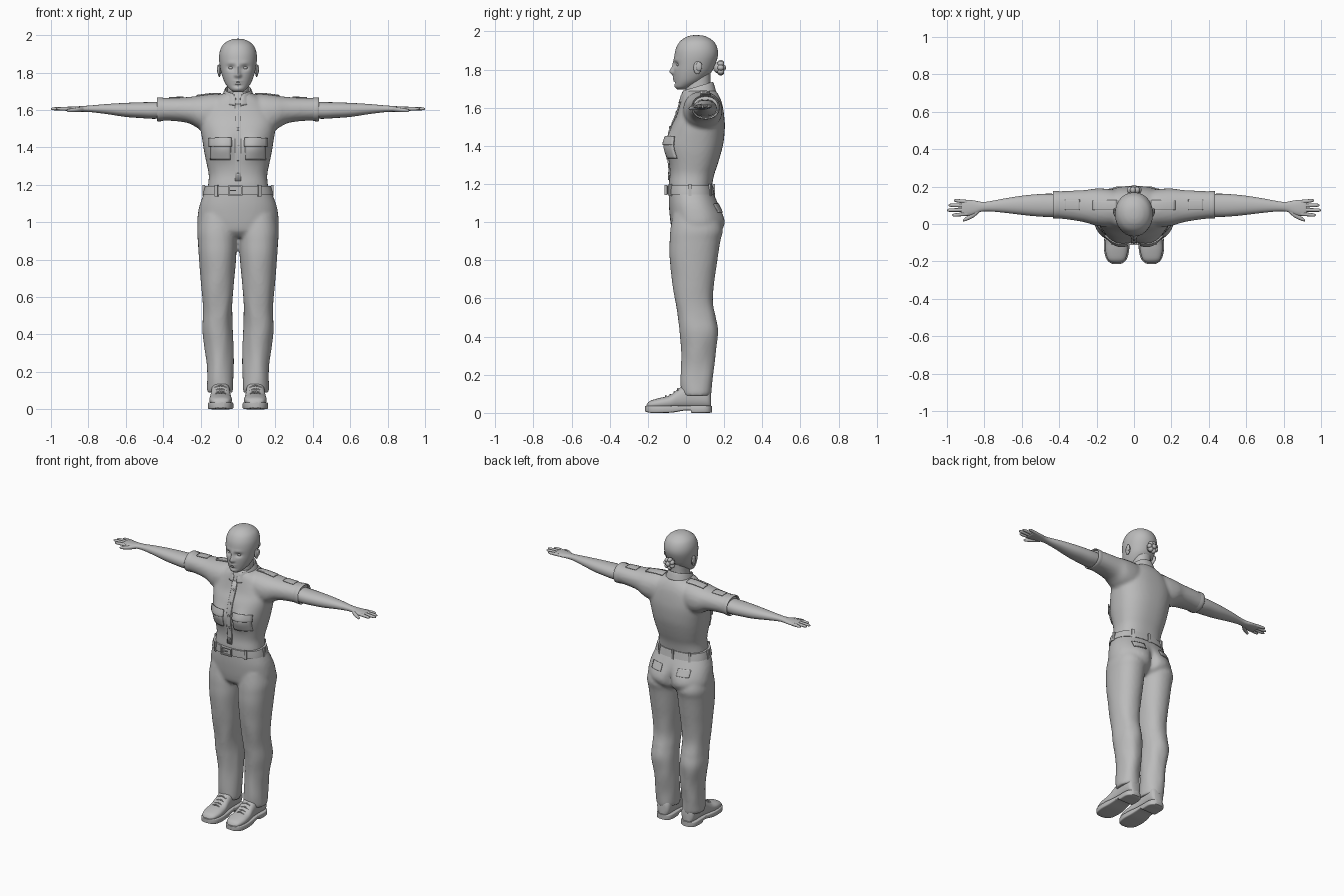
import bpy, bmesh, math
from mathutils import Vector, Matrix, noise

cube = bpy.data.objects.get("Cube")
if cube:
    bpy.data.objects.remove(cube)

GREY = (0.5, 0.5, 0.5, 1)
mat = bpy.data.materials.new("plain_grey")
mat.use_nodes = True
mat.diffuse_color = GREY
mat.node_tree.nodes["Principled BSDF"].inputs["Base Color"].default_value = GREY
BOTH = (1, -1)


def finish(bm, name, voxel=0):
    """Turn a bmesh into a smooth object, optionally fusing its pieces."""
    bmesh.ops.recalc_face_normals(bm, faces=bm.faces)
    me = bpy.data.meshes.new(name)
    bm.to_mesh(me)
    bm.free()
    me.materials.append(mat)
    ob = bpy.data.objects.new(name, me)
    bpy.context.collection.objects.link(ob)
    bpy.ops.object.select_all(action='DESELECT')
    ob.select_set(True)
    bpy.context.view_layer.objects.active = ob
    bpy.ops.object.shade_smooth_by_angle(angle=math.radians(45))
    if voxel:
        m = ob.modifiers.new("fuse", 'REMESH')
        m.mode, m.voxel_size, m.use_smooth_shade = 'VOXEL', voxel, True
        m = ob.modifiers.new("soften", 'SMOOTH')
        m.factor, m.iterations = 0.5, 4
    return ob


def spline(rows, sub):
    """Catmull-Rom interpolation of section rows."""
    out = []
    for i in range(len(rows) - 1):
        a, b, c, d = (rows[max(0, min(len(rows) - 1, i + k))] for k in (-1, 0, 1, 2))
        for j in range(sub):
            t = j / sub
            out.append([0.5 * (2 * q + (r - p) * t + (2 * p - 5 * q + 4 * r - s) * t * t
                               + (3 * q - p - 3 * r + s) * t ** 3)
                        for p, q, r, s in zip(a, b, c, d)])
    return out + [list(rows[-1])]


def loft(bm, rows, axis='z', exp=2.2, seg=32, sub=4, sides=(1,), caps=True, shape=None):
    """Rows are (position, centre, half width, low, high) along an axis."""
    pw = lambda v: math.copysign(abs(v) ** (2 / exp), v)
    for s in sides:
        rings = []
        for t, c, h, lo, hi in spline(rows, sub):
            ring = []
            for k in range(seg):
                a = math.tau * k / seg
                u = c + h * pw(math.cos(a))
                v = (lo + hi) / 2 + (hi - lo) / 2 * pw(math.sin(a))
                p = Vector({'z': (u, v, t), 'x': (t, u, v), 'y': (u, t, v)}[axis])
                if shape:
                    p = shape(p)
                ring.append(bm.verts.new((s * p.x, p.y, p.z)))
            rings.append(ring)
        for r0, r1 in zip(rings, rings[1:]):
            for k in range(seg):
                n = (k + 1) % seg
                bm.faces.new((r0[k], r0[n], r1[n], r1[k]))
        if caps:
            bm.faces.new(rings[0])
            bm.faces.new(rings[-1])


def bumps(items, mid, face=-1):
    """Soft bumps (x, z, rx, rz, depth in y) on the front (-1) or back (1)."""
    def shape(p):
        w = max(0, min(1, (p.y - mid) * face / 0.05))
        dy = sum(d * math.exp(-((abs(p.x) - x) / rx) ** 2 - ((p.z - z) / rz) ** 2)
                 for x, z, rx, rz, d in items)
        return Vector((p.x, p.y + w * dy, p.z))
    return shape


def ball(bm, loc, size, sides=(1,)):
    for s in sides:
        m = Matrix.Translation((s * loc[0], loc[1], loc[2])) @ Matrix.Diagonal((*size, 1))
        bmesh.ops.create_uvsphere(bm, u_segments=16, v_segments=10, radius=1, matrix=m)


def box(bm, loc, size, turn=0):
    m = Matrix.Translation(loc) @ Matrix.Rotation(turn, 4, 'Z') @ Matrix.Diagonal((*size, 1))
    bmesh.ops.create_cube(bm, size=1, matrix=m)


def patch(name, rects, target, axis='y', start=-0.4, sides=BOTH, thick=0.007, off=0.003):
    """Cloth plates (x0, x1, v0, v1) laid onto a target surface."""
    bm = bmesh.new()
    for x0, x1, v0, v1 in rects:
        for s in sides:
            for v in bmesh.ops.create_grid(bm, x_segments=8, y_segments=8, size=1)['verts']:
                x = s * (x0 + (x1 - x0) * (v.co.x + 1) / 2)
                w = v0 + (v1 - v0) * (v.co.y + 1) / 2
                v.co = (x, start, w) if axis == 'y' else (x, w, start)
    ob = finish(bm, name)
    m = ob.modifiers.new("lay", 'SHRINKWRAP')
    m.target, m.wrap_method, m.wrap_mode, m.offset = target, 'PROJECT', 'ABOVE_SURFACE', off
    m.use_project_y, m.use_project_z = axis == 'y', axis == 'z'
    m.use_positive_direction, m.use_negative_direction = start < 0, start > 0
    m = ob.modifiers.new("thick", 'SOLIDIFY')
    m.thickness, m.offset = thick, 0


def wrinkle(p):
    q = Vector((p.x * 13, p.y * 13, p.z * 6))
    amp = 0.008 * max(0, min(1, (0.85 - p.z) / 0.3))
    return p + Vector((noise.noise(q), noise.noise(q + Vector((7, 3, 1))), 0)) * amp


# Shirt: torso and short sleeves fused
bm = bmesh.new()
loft(bm, [(1.15, 0, .168, -.088, .13), (1.2, 0, .16, -.09, .138), (1.25, 0, .156, -.085, .148),
          (1.3, 0, .165, -.087, .165), (1.36, 0, .178, -.093, .183), (1.42, 0, .188, -.095, .197),
          (1.5, 0, .2, -.078, .204), (1.56, 0, .2, -.05, .2), (1.62, 0, .17, -.032, .19),
          (1.66, 0, .13, -.022, .175), (1.69, 0, .075, -.01, .155), (1.7, 0, .055, 0, .14)],
     exp=2.4, seg=48, shape=bumps([(.085, 1.4, .06, .065, -.026), (0, 1.42, .03, .06, .006)], .03))
loft(bm, [(.05, .085, .08, 1.5, 1.68), (.12, .085, .1, 1.48, 1.686), (.2, .09, .1, 1.495, 1.678),
          (.26, .095, .087, 1.528, 1.67), (.34, .1, .078, 1.541, 1.666), (.425, .103, .071, 1.543, 1.664)],
     axis='x', sides=BOTH)
shirt = finish(bm, "shirt", 0.011)

bm = bmesh.new()
loft(bm, [(.4, .103, .073, 1.541, 1.667), (.43, .103, .074, 1.539, 1.668), (.431, .103, .067, 1.546, 1.661),
          (.41, .103, .064, 1.55, 1.657)], axis='x', sub=2, sides=BOTH, caps=False)
finish(bm, "sleeve_cuffs")

# Shirt details
patch("front_placket", [(-.017, .017, 1.22, 1.63)], shirt, sides=(1,))
patch("buttons", [(-.006, .006, z, z + .012) for z in (1.25, 1.33, 1.41, 1.49, 1.57)], shirt,
      sides=(1,), off=.008, thick=.005)
patch("chest_pockets", [(.04, .145, 1.335, 1.43)], shirt)
patch("pocket_flaps", [(.036, .149, 1.405, 1.448)], shirt, off=.009)
patch("epaulettes", [(.09, .22, .075, .125)], shirt, axis='z', start=2.3)
patch("sleeve_patches", [(.29, .37, .075, .13)], shirt, axis='z', start=2.3, thick=.004)

# Collar, open at the throat and higher at the nape
bm = bmesh.new()
tilt = lambda p: Vector((p.x, p.y, p.z + (p.y - .06) * .3))
loft(bm, [(1.65, 0, .068, -.012, .14), (1.7, 0, .066, -.016, .138), (1.712, 0, .069, -.02, .141),
          (1.69, 0, .078, -.028, .149), (1.655, 0, .09, -.04, .158)], seg=48, sub=3, caps=False, shape=tilt)
gap = [f for f in bm.faces if f.calc_center_median().y < .02
       and abs(f.calc_center_median().x) < .012 + .3 * max(0, f.calc_center_median().z - 1.64)]
bmesh.ops.delete(bm, geom=gap, context='FACES')
collar = finish(bm, "collar")
collar.modifiers.new("thick", 'SOLIDIFY').thickness = 0.004

# Trousers: hips and legs fused
bm = bmesh.new()
loft(bm, [(1.175, 0, .172, -.09, .133), (1.1, 0, .203, -.09, .168), (1.04, 0, .215, -.086, .192),
          (.99, 0, .217, -.08, .198), (.95, 0, .2, -.07, .18), (.92, 0, .15, -.04, .13)],
     exp=2.3, seg=48, shape=bumps([(0, .99, .025, .07, -.035), (.1, 1.0, .06, .06, .012)], .06, 1))
loft(bm, [(1.04, .105, .1, -.07, .17), (.96, .11, .108, -.082, .192), (.9, .11, .105, -.086, .18),
          (.8, .109, .099, -.085, .165), (.6, .109, .083, -.06, .14), (.5, .107, .079, -.045, .155),
          (.42, .106, .079, -.032, .168), (.3, .101, .075, -.022, .152), (.16, .096, .069, -.026, .134),
          (.09, .094, .067, -.024, .126)], sub=8, sides=BOTH, shape=wrinkle)
trousers = finish(bm, "trousers", 0.01)
patch("back_pockets", [(.06, .14, 1.05, 1.095)], trousers, start=.4, thick=.005)

# Belt, loops and buckle
bm = bmesh.new()
loft(bm, [(1.145, 0, .187, -.1, .15), (1.165, 0, .184, -.1, .146), (1.193, 0, .176, -.099, .141)],
     exp=2.4, seg=48, sub=1)
finish(bm, "belt")
bm = bmesh.new()
for a in (55, 125, 180, 0, 235, 270, 305):
    c, s = math.cos(math.radians(a)), -math.sin(math.radians(a))
    pw = lambda v: math.copysign(abs(v) ** (2 / 2.4), v)
    box(bm, (.183 * pw(c), .022 + .124 * pw(s), 1.169), (.016, .012, .062),
        math.atan2(s / .124, c / .183) + math.pi / 2)
finish(bm, "belt_loops")
bm = bmesh.new()
for x in (-.05, .02):
    box(bm, (x, -.106, 1.169), (.008, .012, .052))
for z in (1.146, 1.192):
    box(bm, (-.015, -.106, z), (.078, .012, .007))
box(bm, (-.03, -.106, 1.169), (.04, .008, .006))
finish(bm, "belt_buckle")

# Head with sculpted face, and neck
bm = bmesh.new()
face = bumps([(.037, 1.826, .02, .013, .014), (0, 1.79, .012, .02, -.021), (0, 1.825, .01, .026, -.008),
              (.013, 1.785, .008, .008, -.007), (0, 1.754, .021, .006, -.008), (0, 1.742, .019, .006, -.008),
              (0, 1.748, .022, .003, .005), (0, 1.731, .02, .006, .004), (.035, 1.851, .024, .008, -.004),
              (0, 1.712, .022, .012, -.004)], .02)
loft(bm, [(1.697, 0, .022, -.045, 0), (1.71, 0, .043, -.056, .03), (1.74, 0, .067, -.06, .085),
          (1.78, 0, .084, -.064, .128), (1.82, 0, .094, -.063, .15), (1.87, 0, .101, -.061, .167),
          (1.91, 0, .098, -.053, .165), (1.945, 0, .083, -.034, .148), (1.968, 0, .056, -.005, .117),
          (1.978, 0, .03, .022, .09), (1.981, 0, .006, .045, .06)], exp=2.1, seg=96, sub=6, shape=face)
finish(bm, "head")
bm = bmesh.new()
loft(bm, [(1.62, 0, .07, -.018, .14), (1.67, 0, .06, -.006, .133), (1.73, 0, .056, .002, .128),
          (1.79, 0, .056, .015, .13)])
finish(bm, "neck")
bm = bmesh.new()
ball(bm, (.037, -.036, 1.825), (.015, .013, .009), BOTH)
finish(bm, "eyes")
bm = bmesh.new()
ball(bm, (.1, .06, 1.81), (.009, .021, .034), BOTH)
ball(bm, (.106, .068, 1.817), (.007, .017, .024), BOTH)
finish(bm, "ears")

# Hair bun of coiled locks
bm = bmesh.new()
ball(bm, (0, .172, 1.81), (.03, .03, .03))
for k in range(7):
    a = math.tau * k / 7
    ball(bm, (.026 * math.cos(a), .182, 1.81 + .026 * math.sin(a)), (.015, .018, .015))
ball(bm, (0, .196, 1.81), (.016, .014, .016))
finish(bm, "hair_bun")

# Arms and hands
bm = bmesh.new()
loft(bm, [(.36, .1, .058, 1.557, 1.647), (.45, .1, .062, 1.553, 1.643), (.52, .1, .059, 1.557, 1.641),
          (.6, .1, .051, 1.563, 1.638), (.7, .098, .037, 1.578, 1.632), (.78, .094, .026, 1.588, 1.625),
          (.82, .092, .027, 1.59, 1.622), (.85, .089, .036, 1.591, 1.62), (.88, .087, .042, 1.592, 1.619),
          (.915, .086, .043, 1.594, 1.617), (.925, .086, .036, 1.599, 1.612)], axis='x', seg=24, sides=BOTH)
finish(bm, "arms")
bm = bmesh.new()
for y, tip in ((.054, .972), (.076, 1.0), (.098, .992), (.119, .963)):
    e = (y - .086) * .1
    loft(bm, [(.89, y, .01, 1.596, 1.616), ((.89 + tip) / 2, y + e, .0097, 1.597, 1.616),
              (tip - .012, y + 2 * e, .0085, 1.599, 1.614), (tip, y + 2 * e, .003, 1.604, 1.609)],
         axis='x', seg=12, sides=BOTH)
loft(bm, [(.825, .078, .014, 1.592, 1.617), (.855, .053, .016, 1.589, 1.614), (.885, .034, .012, 1.588, 1.609),
          (.908, .022, .008, 1.589, 1.605), (.915, .018, .002, 1.595, 1.6)], axis='x', seg=12, sides=BOTH)
finish(bm, "fingers")

# Shoes: uppers, soles and laces
X = .093
bm = bmesh.new()
loft(bm, [(-.208, X, .02, .025, .042), (-.19, X, .046, .022, .062), (-.14, X, .06, .02, .078),
          (-.085, X, .058, .02, .092), (-.035, X, .052, .02, .13), (.02, X, .05, .02, .16),
          (.09, X, .05, .02, .155), (.118, X, .044, .02, .14), (.13, X, .03, .022, .11)],
     axis='y', exp=2.4, seg=28, sides=BOTH)
finish(bm, "shoe_uppers")
bm = bmesh.new()
loft(bm, [(-.215, X, .018, .008, .036), (-.204, X, .04, .004, .037), (-.18, X, .058, 0, .038),
          (-.13, X, .068, 0, .038), (-.07, X, .065, .002, .038), (-.01, X, .056, .012, .038),
          (.025, X, .056, .012, .038), (.03, X, .056, 0, .038), (.09, X, .057, 0, .038),
          (.12, X, .046, 0, .038), (.136, X, .022, .003, .037)], axis='y', exp=7, seg=32, sub=3, sides=BOTH)
finish(bm, "shoe_soles")
bm = bmesh.new()
for y, z in ((-.105, .088), (-.083, .094), (-.062, .108), (-.042, .125)):
    loft(bm, [(X - .032, y, .004, z - .014, z - .006), (X, y, .004, z - .002, z + .006),
              (X + .032, y, .004, z - .014, z - .006)], axis='x', seg=8, sub=3, sides=BOTH)
finish(bm, "shoe_laces")
